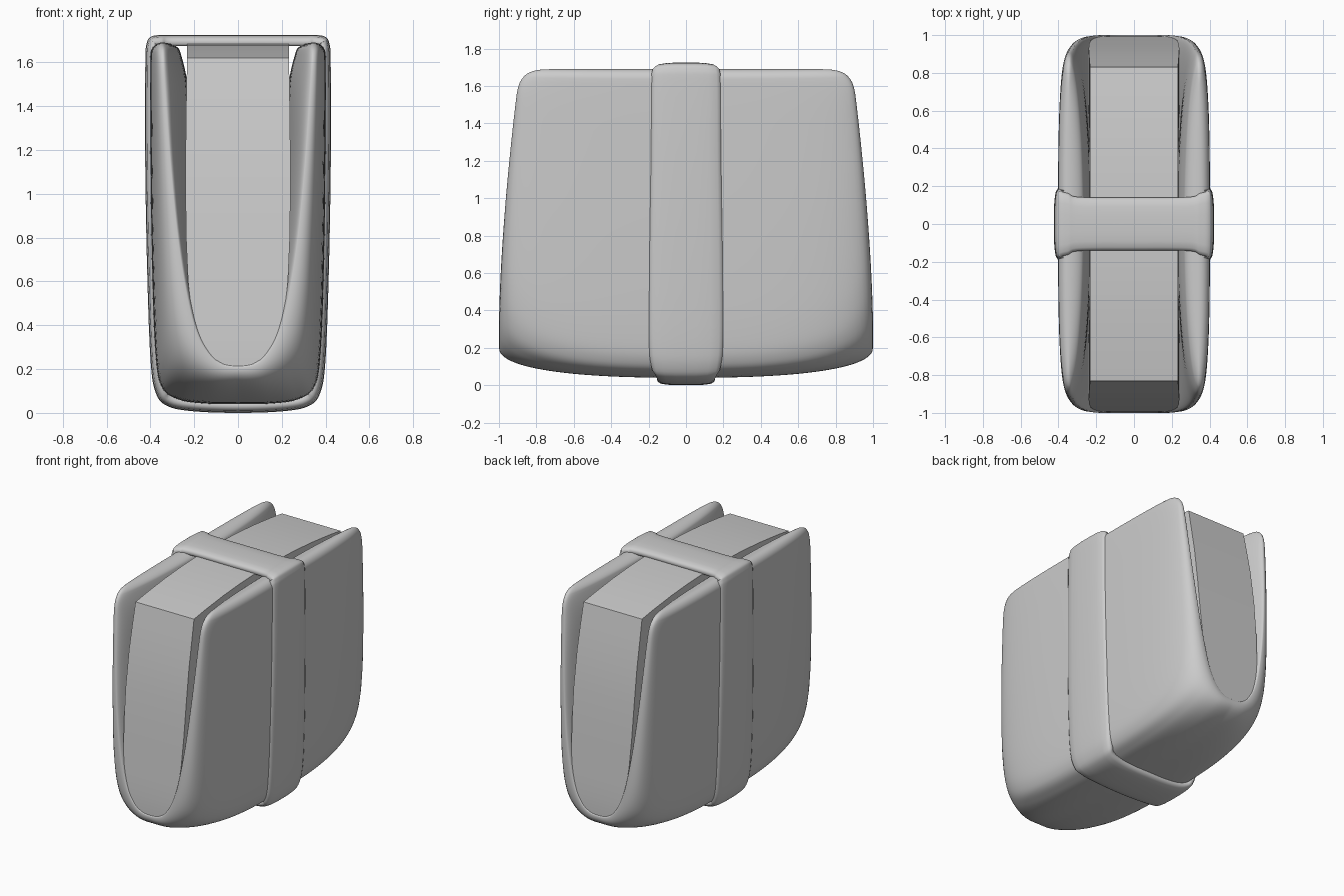
import bpy, bmesh, math
from mathutils import Vector

if "Cube" in bpy.data.objects:
    bpy.data.objects.remove(bpy.data.objects["Cube"])

def make(name, verts, faces, angle):
    mesh = bpy.data.meshes.new(name)
    mesh.from_pydata(verts, [], faces)
    bm = bmesh.new()
    bm.from_mesh(mesh)
    bmesh.ops.remove_doubles(bm, verts=bm.verts, dist=0.0004)
    bmesh.ops.recalc_face_normals(bm, faces=bm.faces)
    bm.to_mesh(mesh)
    bm.free()
    ob = bpy.data.objects.new(name, mesh)
    bpy.context.collection.objects.link(ob)
    bpy.ops.object.select_all(action='DESELECT')
    ob.select_set(True)
    bpy.context.view_layer.objects.active = ob
    bpy.ops.object.shade_smooth_by_angle(angle=math.radians(angle))
    return ob

def bridge(rings, closed):
    """Quads joining equal-length closed rings."""
    n, m = len(rings[0]), len(rings)
    faces = []
    for j in range(m if closed else m - 1):
        a, b = j * n, (j + 1) % m * n
        faces += [(a + i, a + (i + 1) % n, b + (i + 1) % n, b + i) for i in range(n)]
    return [v for r in rings for v in r], faces

def spline(pts, q):
    """Catmull-Rom through pts, mirrored in x at the first point."""
    p = [Vector(v) for v in pts]
    first = p[1].copy()
    first.x *= -1
    p = [first] + p + [2 * p[-1] - p[-2]]
    i = min(int(q), len(pts) - 2)
    t = q - i
    a, b, c, d = p[i:i + 4]
    return 0.5 * (2 * b + (c - a) * t + (2 * a - 5 * b + 4 * c - d) * t * t
                  + (3 * b - a - 3 * c + d) * t ** 3)

# Outer shell: a U-shaped wrap whose open rim runs round the front, top and back
rim = [(0, .205), (.1, .23), (.18, .34), (.23, .52), (.275, .8), (.31, 1.15), (.335, 1.5), (.345, 1.69)]
outer = [(0, .04), (.15, .042), (.27, .06), (.35, .12), (.38, .3), (.396, .8), (.402, 1.4), (.4, 1.69)]
inner = [(0, .3), (.08, .33), (.14, .45), (.18, .6), (.21, .85), (.225, 1.15), (.232, 1.5), (.275, 1.69)]

def half_length(z):
    y = 1 - .1 * (max(0, z - .3) / 1.3) ** 1.6
    c = min(1, max(0, (z - 1.5) / .19))
    return y * (1 - .25 * (1 - (1 - c ** 4) ** (1 / 4)))

qs = [6.8 * i / 60 for i in range(61)]
qs += [6.8 + .2 * math.sin(math.pi / 2 * i / 8) for i in range(1, 9)]
rows = [(-1, q) for q in reversed(qs[1:])] + [(1, q) for q in qs]
N = 44
rings = []
for side, q in rows:
    r, o, n = spline(rim, q), spline(outer, q), spline(inner, q)
    k = math.sqrt(max(0, 1 - max(0, (q - 6.8) / .2) ** 2))
    Y = half_length(r.y)
    ring = []
    for i in range(2 * N):
        s = -math.cos(math.pi * i / N)
        e = 2.4 + .6 * min(1, q / 4) if i <= N else 2
        w = max(0, 1 - abs(s) ** e) ** (1 / e) * k
        p = r + ((o if i <= N else n) - r) * w
        ring.append((side * p.x, Y * s, p.y))
    rings.append(ring)
make("outer_shell", *bridge(rings, False), 85)

# Inner block: half width, half length and height from bottom to top, then a gently domed top
levels = [(.05, .995, .213), (.115, .995, .25), (.175, .993, .34), (.21, .985, .45), (.228, .972, .6),
          (.237, .955, .8), (.24, .93, 1.05), (.238, .895, 1.3), (.235, .855, 1.5), (.232, .83, 1.62)]
top = [(.232, y, 1.62 + .065 * (1 - (y / .83) ** 2)) for y in (.7, .5, .3, .1)]
prof = levels + top
m = len(prof)
verts = []
for h, y, z in prof:
    verts += [(-h, -y, z), (h, -y, z), (h, y, z), (-h, y, z)]
faces = [(0, 1, 2, 3), tuple(4 * (m - 1) + i for i in range(4))]
for j in range(m - 1):
    faces += [(4 * j + i, 4 * j + (i + 1) % 4, 4 * j + 4 + (i + 1) % 4, 4 * j + 4 + i) for i in range(4)]
make("inner_block", verts, faces, 35)

# Band: closed strap round the middle; path points hold x, z and half width
path = [(0, 0, .155), (.2, .007, .155), (.32, .03, .165), (.375, .09, .185), (.4, .25, .2),
        (.416, .7, .198), (.424, 1.2, .19), (.423, 1.6, .187), (.416, 1.69, .18), (.395, 1.718, .172),
        (.35, 1.725, .162), (.31, 1.725, .145), (.2, 1.725, .14), (0, 1.725, .14)]
steps = [i / 5 for i in range((len(path) - 1) * 5 + 1)]
loop = [spline(path, q) for q in steps]
loop += [Vector((-p.x, p.y, p.z)) for p in reversed(loop[1:-1])]
section = [(-.95, .05), (-1, .042), (-1, .028), (-.97, .018), (-.88, .009), (-.65, .003), (-.3, 0)]
section += [(-a, d) for a, d in reversed(section)]
rings = []
for i, p in enumerate(loop):
    t = loop[(i + 1) % len(loop)] - loop[i - 1]
    t = Vector((t.x, t.y)).normalized()
    nx, nz = t.y, -t.x
    rings.append([(p.x - nx * d, a * p.z, p.y - nz * d) for a, d in section])
make("band", *bridge(rings, True), 50)
